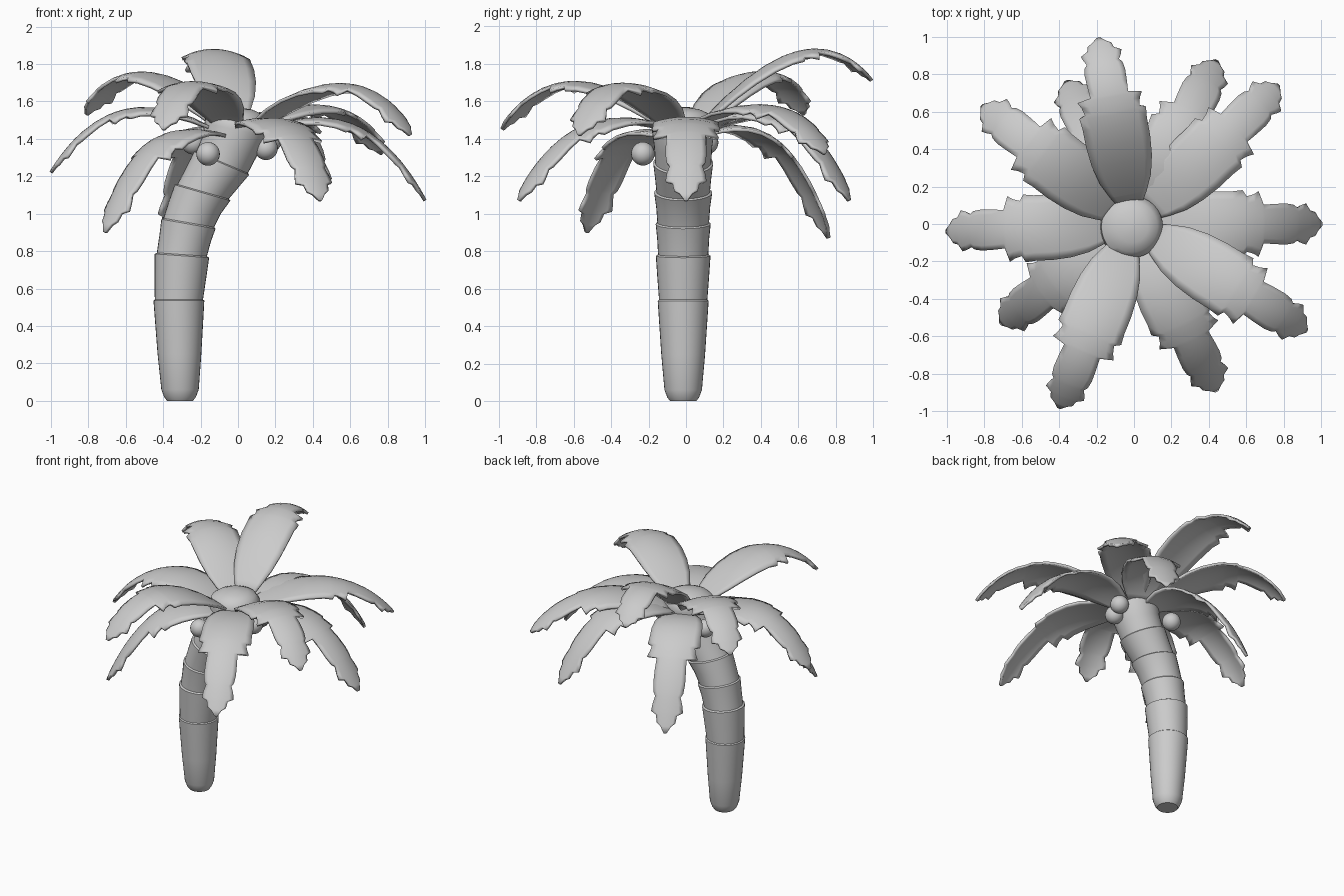
import bpy, bmesh, math
from mathutils import Vector

if "Cube" in bpy.data.objects:
    bpy.data.objects.remove(bpy.data.objects["Cube"])

CY = -0.015  # trunk centre line in y


def finish(name, bm, angle=40):
    bmesh.ops.recalc_face_normals(bm, faces=bm.faces)
    me = bpy.data.meshes.new(name)
    bm.to_mesh(me)
    bm.free()
    ob = bpy.data.objects.new(name, me)
    bpy.context.collection.objects.link(ob)
    bpy.ops.object.select_all(action='DESELECT')
    ob.select_set(True)
    bpy.context.view_layer.objects.active = ob
    bpy.ops.object.shade_smooth_by_angle(angle=math.radians(angle))
    return ob


# Trunk: lofted tilted rings (x, z, radius, tilt in degrees), a small ledge at each joint
rings = [(-.31, 0, .07, 0), (-.31, .02, .085, 0), (-.31, .06, .1, 0), (-.313, .25, .117, 0),
         (-.316, .535, .136, 0), (-.316, .541, .129, 0),
         (-.308, .66, .138, 2), (-.3, .775, .146, 4), (-.3, .782, .134, 4),
         (-.282, .87, .139, 7), (-.265, .945, .147, 10), (-.263, .952, .138, 10),
         (-.23, 1.035, .144, 13), (-.19, 1.112, .155, 16), (-.187, 1.118, .143, 16),
         (-.14, 1.19, .15, 20), (-.088, 1.27, .16, 23), (-.085, 1.275, .15, 23),
         (-.045, 1.36, .155, 20), (-.015, 1.45, .168, 12), (-.01, 1.5, .165, 5),
         (-.01, 1.535, .135, 0), (-.01, 1.557, .085, 0), (-.01, 1.567, .02, 0)]
N = 32
bm = bmesh.new()
loops = []
for x, z, r, tilt in rings:
    a = math.radians(tilt)
    loops.append([bm.verts.new((x + r * math.cos(t) * math.cos(a), CY + r * math.sin(t),
                                z - r * math.cos(t) * math.sin(a)))
                  for t in (2 * math.pi * i / N for i in range(N))])
for a, b in zip(loops, loops[1:]):
    for i in range(N):
        j = (i + 1) % N
        bm.faces.new((a[i], a[j], b[j], b[i]))
bm.faces.new(loops[0])
bm.faces.new(loops[-1])
finish("trunk", bm)

# Frond outline: (position along spine, half width), stepped for jagged lobes
outline = [(0, .06), (.06, .10), (.13, .138), (.22, .162), (.32, .172), (.42, .172), (.485, .178),
           (.505, .145), (.55, .155), (.59, .172), (.605, .1), (.68, .105), (.76, .107),
           (.81, .1), (.83, .085), (.87, .1), (.905, .107), (.92, .07), (.955, .062),
           (.97, .035), (1, .008)]


def frond(name, tx, ty, zb, zm, zt):
    length = math.hypot(tx, ty)
    out = Vector((tx, ty, 0)) / length
    side = Vector((-out.y, out.x, 0))
    p0 = out * .1 + Vector((0, 0, zb))
    p1 = out * .66 * length + Vector((0, 0, 2 * zm - .5 * (zb + zt)))
    p2 = out * length + Vector((0, 0, zt))
    bm = bmesh.new()
    rows = []
    cols = 8
    for t, w in outline:
        p = p0 * (1 - t) ** 2 + p1 * 2 * t * (1 - t) + p2 * t * t
        tan = ((p1 - p0) * (1 - t) + (p2 - p1) * t).normalized()
        up = tan.cross(side)
        droop = .3 + 2 * t  # nearly flat at the base, arched toward the tip
        row = []
        for i in range(cols + 1):
            d = (2 * i / cols - 1) * w
            row.append(bm.verts.new(p + side * d - up * (droop * d * d)))
        rows.append(row)
    for a, b in zip(rows, rows[1:]):
        for i in range(cols):
            bm.faces.new((a[i], a[i + 1], b[i + 1], b[i]))
    ob = finish(name, bm)
    m = ob.modifiers.new("thickness", 'SOLIDIFY')
    m.thickness = .018
    m.offset = 0


# Fronds: tip x, tip y, base height, mid height, tip height
fronds = [(1, 0, 1.42, 1.475, 1.07), (.92, -.57, 1.45, 1.69, 1.42),
          (.44, -.89, 1.45, 1.46, 1.07), (-.4, -.98, 1.45, 1.70, 1.45),
          (-.71, -.53, 1.4, 1.375, .9), (-1, -.04, 1.43, 1.55, 1.22),
          (-.81, .63, 1.46, 1.75, 1.53), (-.36, .76, 1.42, 1.385, .87),
          (-.19, .99, 1.48, 1.86, 1.71), (.44, .87, 1.43, 1.51, 1.07),
          (.77, .74, 1.45, 1.57, 1.32)]
for i, f in enumerate(fronds):
    frond(f"frond_{i + 1}", *f)

# Coconuts under the crown
for i, c in enumerate([(-.16, -.23, 1.32), (.17, .05, 1.39), (.15, -.03, 1.35), (-.24, .11, 1.38)]):
    bm = bmesh.new()
    bmesh.ops.create_uvsphere(bm, u_segments=24, v_segments=14, radius=.063)
    bmesh.ops.translate(bm, verts=bm.verts, vec=c)
    finish(f"coconut_{i + 1}", bm)
